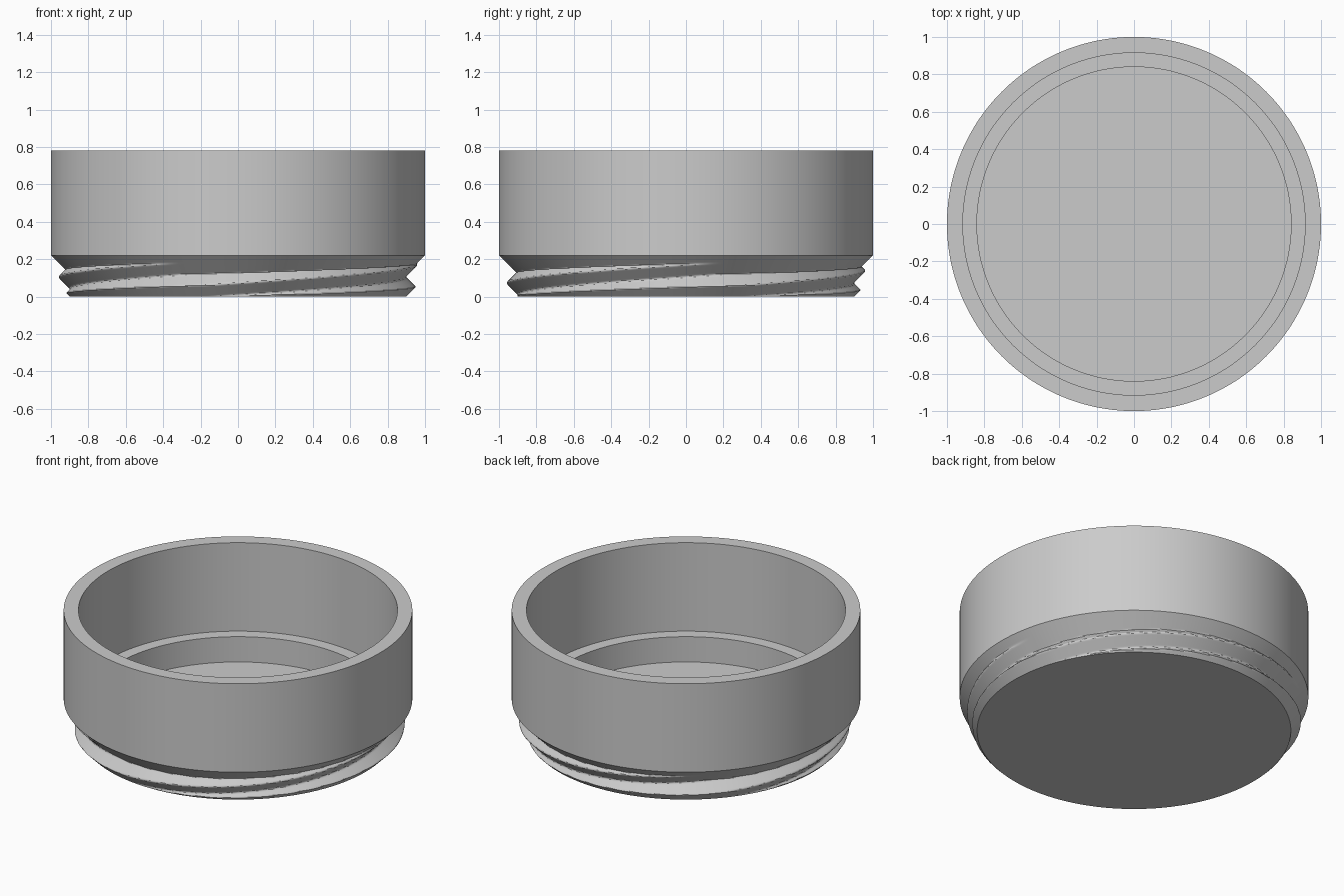
import bpy, bmesh, math

default = bpy.data.objects.get("Cube")
if default:
    bpy.data.objects.remove(default, do_unlink=True)

SEGMENTS = 240
HEIGHT, SHOULDER = 0.78, 0.22      # rim height, top of the shoulder chamfer
OUTER, BORE, WELL = 1.0, 0.915, 0.84
LEDGE, FLOOR = 0.22, 0.06          # inner step and cup floor heights
PITCH, STARTS, PHASE = 0.13, 3, 0.04
ROOT, CREST = 0.9, 0.957
THREAD_ROWS = 44

# Plain grey material
grey = bpy.data.materials.new("plain_grey")
grey.use_nodes = True
colour = (0.6, 0.6, 0.6, 1)
grey.diffuse_color = colour
grey.node_tree.nodes["Principled BSDF"].inputs["Base Color"].default_value = colour


def thread_radius(angle, z):
    """Three-start thread, trimmed by the foot chamfer and met by the shoulder."""
    centre = PHASE + PITCH * STARTS * angle / math.tau
    offset = abs((z - centre + PITCH / 2) % PITCH - PITCH / 2)
    flank = ROOT + PITCH / 2 - offset - 0.004
    thread = max(ROOT, min(CREST, flank))
    thread = min(thread, ROOT + z)
    return max(thread, OUTER - (SHOULDER - z))


def ring(bm, z, radius):
    """Circle of vertices; radius may be a number or a function of angle and z."""
    verts = []
    for i in range(SEGMENTS):
        a = math.tau * i / SEGMENTS
        r = radius(a, z) if callable(radius) else radius
        verts.append(bm.verts.new((r * math.cos(a), r * math.sin(a), z)))
    return verts


bm = bmesh.new()

# Threaded foot, from the base up to the shoulder
rings = [ring(bm, SHOULDER * k / THREAD_ROWS, thread_radius)
         for k in range(THREAD_ROWS + 1)]

# Outer wall, rim, bore, ledge and lower well
for radius, z in ((OUTER, HEIGHT), (BORE, HEIGHT), (BORE, LEDGE),
                  (WELL, LEDGE), (WELL, FLOOR)):
    rings.append(ring(bm, z, radius))

for low, high in zip(rings, rings[1:]):
    for i in range(SEGMENTS):
        j = (i + 1) % SEGMENTS
        bm.faces.new((low[i], low[j], high[j], high[i]))

# Underside and cup floor
bm.faces.new(rings[0][::-1])
bm.faces.new(rings[-1])

mesh = bpy.data.meshes.new("threaded_cup")
bm.to_mesh(mesh)
bm.free()
mesh.materials.append(grey)
cup = bpy.data.objects.new("threaded_cup", mesh)
bpy.context.collection.objects.link(cup)

bpy.ops.object.select_all(action='DESELECT')
cup.select_set(True)
bpy.context.view_layer.objects.active = cup
bpy.ops.object.shade_smooth_by_angle(angle=math.radians(30))
